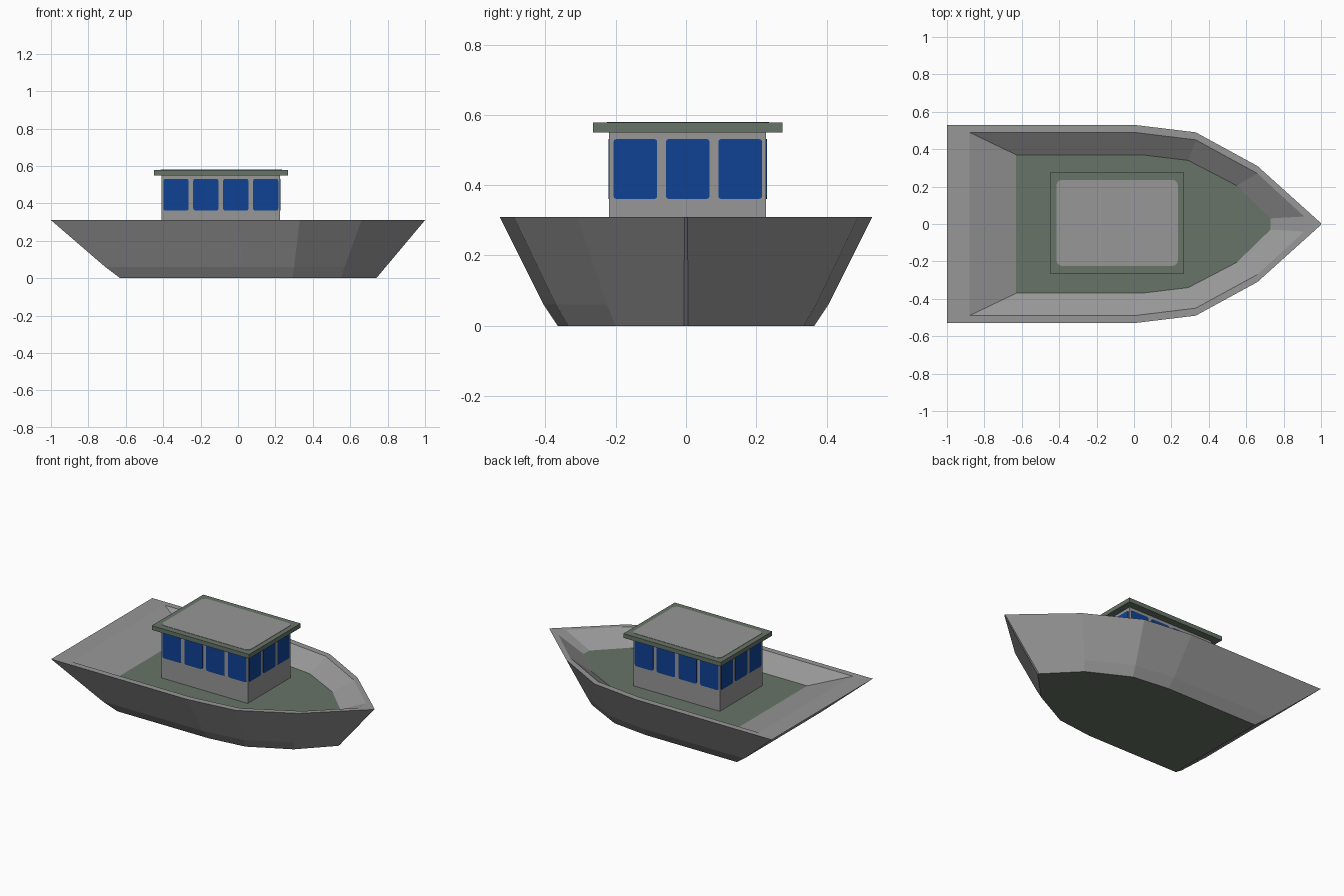
import bpy, bmesh, math

if "Cube" in bpy.data.objects:
    bpy.data.objects.remove(bpy.data.objects["Cube"])

def material(name, rgb):
    m = bpy.data.materials.new(name)
    m.diffuse_color = (*rgb, 1)
    m.use_nodes = True
    m.node_tree.nodes["Principled BSDF"].inputs["Base Color"].default_value = m.diffuse_color
    return m

GREY = material("light grey", (0.31, 0.31, 0.31))
GREEN = material("grey green", (0.135, 0.175, 0.135))
BLUE = material("window blue", (0.005, 0.055, 0.30))

def finish(name, bm, mats):
    bmesh.ops.recalc_face_normals(bm, faces=bm.faces)
    me = bpy.data.meshes.new(name)
    bm.to_mesh(me)
    bm.free()
    for m in mats:
        me.materials.append(m)
    ob = bpy.data.objects.new(name, me)
    bpy.context.collection.objects.link(ob)
    return ob

# Hull: rings of half outlines (stern to bow), mirrored and bridged
RINGS = [
    (0.00, [(-.63, .365), (.04, .365), (.29, .335), (.55, .20), (.74, .006)]),
    (0.06, [(-.71, .405), (.03, .405), (.30, .37), (.57, .225), (.79, .006)]),
    (0.31, [(-1, .53), (0, .53), (.33, .49), (.66, .31), (1, .004)]),
    (0.31, [(-.88, .49), (0, .49), (.33, .45), (.66, .27), (.91, .04)]),
    (0.225, [(-.63, .37), (.04, .37), (.29, .34), (.55, .205), (.73, .03)]),
]
bm = bmesh.new()
loops = []
for z, half in RINGS:
    outline = half + [(x, -y) for x, y in reversed(half)]
    loops.append([bm.verts.new((x, y, z)) for x, y in outline])
for a, b in zip(loops, loops[1:]):
    n = len(a)
    for i in range(n):
        j = (i + 1) % n
        bm.faces.new((a[i], a[j], b[j], b[i]))
# bottom and deck are green
for loop in (loops[0], loops[-1]):
    bm.faces.new(loop).material_index = 1
finish("hull", bm, [GREY, GREEN])

# Box from its bounds
def box(name, x0, x1, y0, y1, z0, z1, mat):
    bm = bmesh.new()
    bmesh.ops.create_cube(bm, size=1)
    for v in bm.verts:
        v.co = (x1 if v.co.x > 0 else x0, y1 if v.co.y > 0 else y0, z1 if v.co.z > 0 else z0)
    return finish(name, bm, [mat])

# Thin rounded plate, drawn in its own XY plane
def plate(name, w, h, r, t, mat, loc, rot):
    bm = bmesh.new()
    vs = []
    for k, (sx, sy) in enumerate([(1, 1), (-1, 1), (-1, -1), (1, -1)]):
        for s in range(4):
            a = math.pi / 2 * (k + s / 3)
            vs.append(bm.verts.new((sx * (w / 2 - r) + r * math.cos(a),
                                    sy * (h / 2 - r) + r * math.sin(a), 0)))
    f = bm.faces.new(vs)
    ext = bmesh.ops.extrude_face_region(bm, geom=[f])
    for v in ext["geom"]:
        if isinstance(v, bmesh.types.BMVert):
            v.co.z += t
    ob = finish(name, bm, [mat])
    ob.location, ob.rotation_euler = loc, rot

# Cabin and roof
X0, X1, Y0, Y1 = -.408, .225, -.219, .228
box("cabin", X0, X1, Y0, Y1, .225, .55, GREY)
box("roof", -.448, .267, -.264, .275, .55, .578, GREEN)
plate("roof_panel", .65, .46, .03, .002, GREY, (-.09, .006, .578), (0, 0, 0))

# Windows: four on each long side, three on each end
q = math.pi / 2
for i in range(4):
    x = -.332 + .16 * i
    plate("side_window", .135, .17, .012, .002, BLUE, (x, Y0, .446), (q, 0, 0))
    plate("side_window", .135, .17, .012, .002, BLUE, (x, Y1, .446), (q, 0, 2 * q))
for i in range(3):
    y = -.144 + .149 * i
    plate("end_window", .124, .17, .008, .002, BLUE, (X1, y, .446), (q, 0, q))
    plate("end_window", .124, .17, .008, .002, BLUE, (X0, y, .446), (q, 0, -q))
